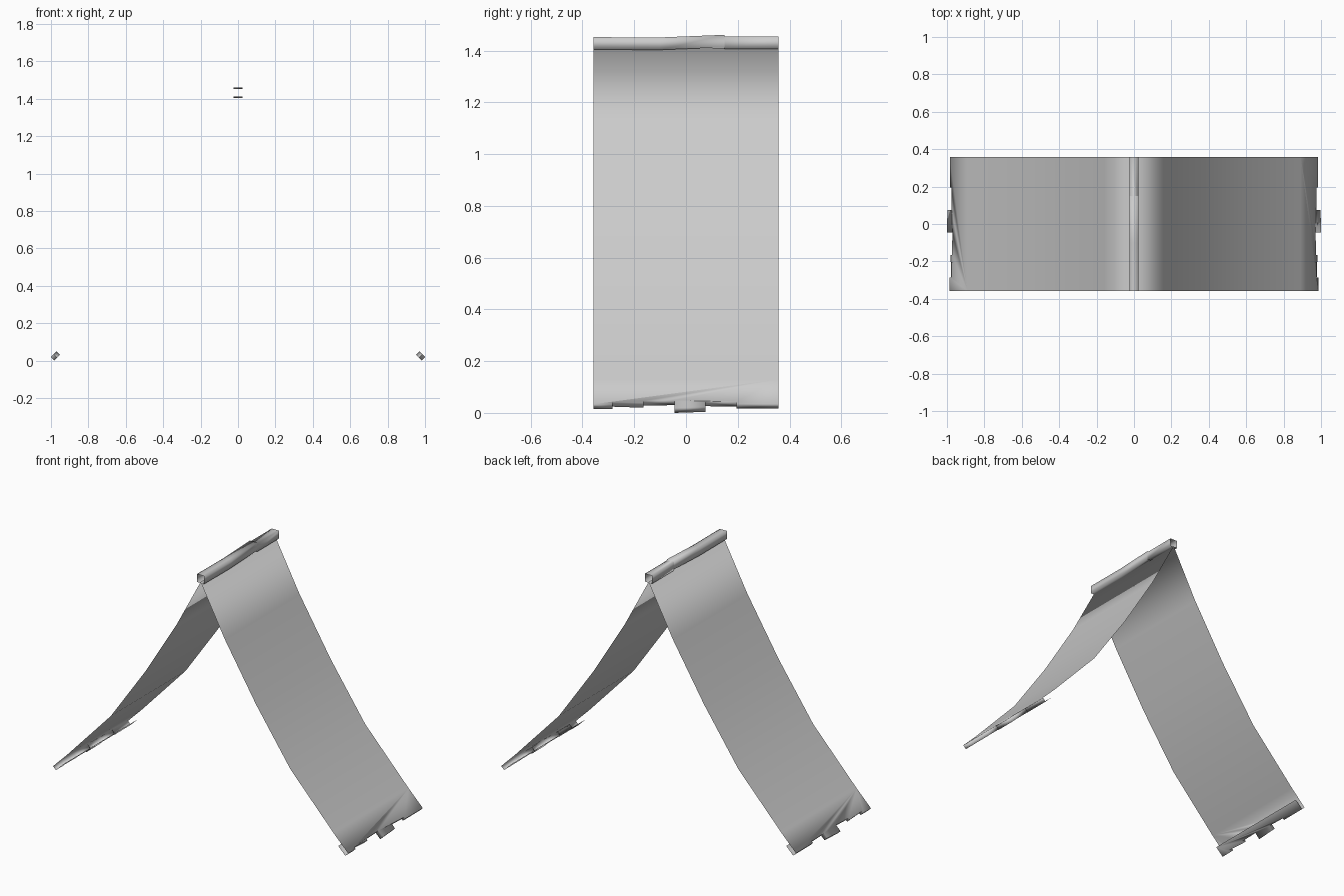
import bpy
import bmesh

cube = bpy.data.objects.get("Cube")
if cube:
    bpy.data.objects.remove(cube)

HALF = 0.357   # half depth along y

grey = bpy.data.materials.new("plain grey")
grey.use_nodes = True
grey.diffuse_color = (0.6, 0.6, 0.6, 1)
grey.node_tree.nodes["Principled BSDF"].inputs["Base Color"].default_value = (0.6, 0.6, 0.6, 1)


def finish(bm, name):
    bmesh.ops.remove_doubles(bm, verts=bm.verts, dist=0.0001)
    for face in bm.faces:
        face.smooth = True
    mesh = bpy.data.meshes.new(name)
    bm.to_mesh(mesh)
    bm.free()
    mesh.materials.append(grey)
    obj = bpy.data.objects.new(name, mesh)
    bpy.context.collection.objects.link(obj)


# Sagging roof slope from ridge to eave
slope = [(0, 1.41), (0.16, 1.11), (0.37, 0.77), (0.6, 0.44), (0.89, 0.13)]
# Ragged eave: where each tab starts, and its lowest heights
tabs = [(-HALF, 0.015, 0.015), (-0.285, 0.024, 0.02), (-0.165, 0.028, 0.03),
        (-0.045, 0.0, 0.004), (0.075, 0.026, 0.024), (0.195, 0.016, 0.016)]
ends = [tab[0] for tab in tabs[1:]] + [HALF]
ragged = []
for (y, start, stop), y_end in zip(tabs, ends):
    ragged += [(y, start), (y_end, stop)]


def add_side(bm, side):
    def vert(x, y, z):
        return bm.verts.new((side * x, y, z))

    def face(verts):
        bm.faces.new(verts if side > 0 else verts[::-1])

    # Curved sheet
    rows = [(vert(x, -HALF, z), vert(x, HALF, z)) for x, z in slope]
    for (a, b), (c, d) in zip(rows, rows[1:]):
        face([a, c, d, b])
    # Last strip of sheet down to the ragged edge
    upper = [vert(1.001 - z, y, z + 0.019) for y, z in ragged]
    lower = [vert(0.982 - z, y, z) for y, z in ragged]
    a, b = rows[-1]
    face([a] + upper + [b])
    # Ragged thickness of the eave
    for i in range(len(upper) - 1):
        face([upper[i], lower[i], lower[i + 1], upper[i + 1]])
    # Hem folded back underneath
    face([vert(0.92, HALF, 0.062)] + lower[::-1] + [vert(0.92, -HALF, 0.062)])


bm = bmesh.new()
for side in (1, -1):
    add_side(bm, side)
finish(bm, "roof_sheet")

# Open square ridge cap with a small step near the back
bm = bmesh.new()
rings = []
for y, lift in [(-HALF, 0), (-0.1, -0.001), (0.148, 0.009), (0.15, 0.002), (HALF, 0.002)]:
    rings.append([bm.verts.new((x, y, z + lift)) for x, z in
                  [(-0.024, 1.404), (0.024, 1.404), (0.024, 1.452), (-0.024, 1.452)]])
for r, s in zip(rings, rings[1:]):
    for i in range(4):
        j = (i + 1) % 4
        bm.faces.new([r[i], r[j], s[j], s[i]])
finish(bm, "ridge_cap")
